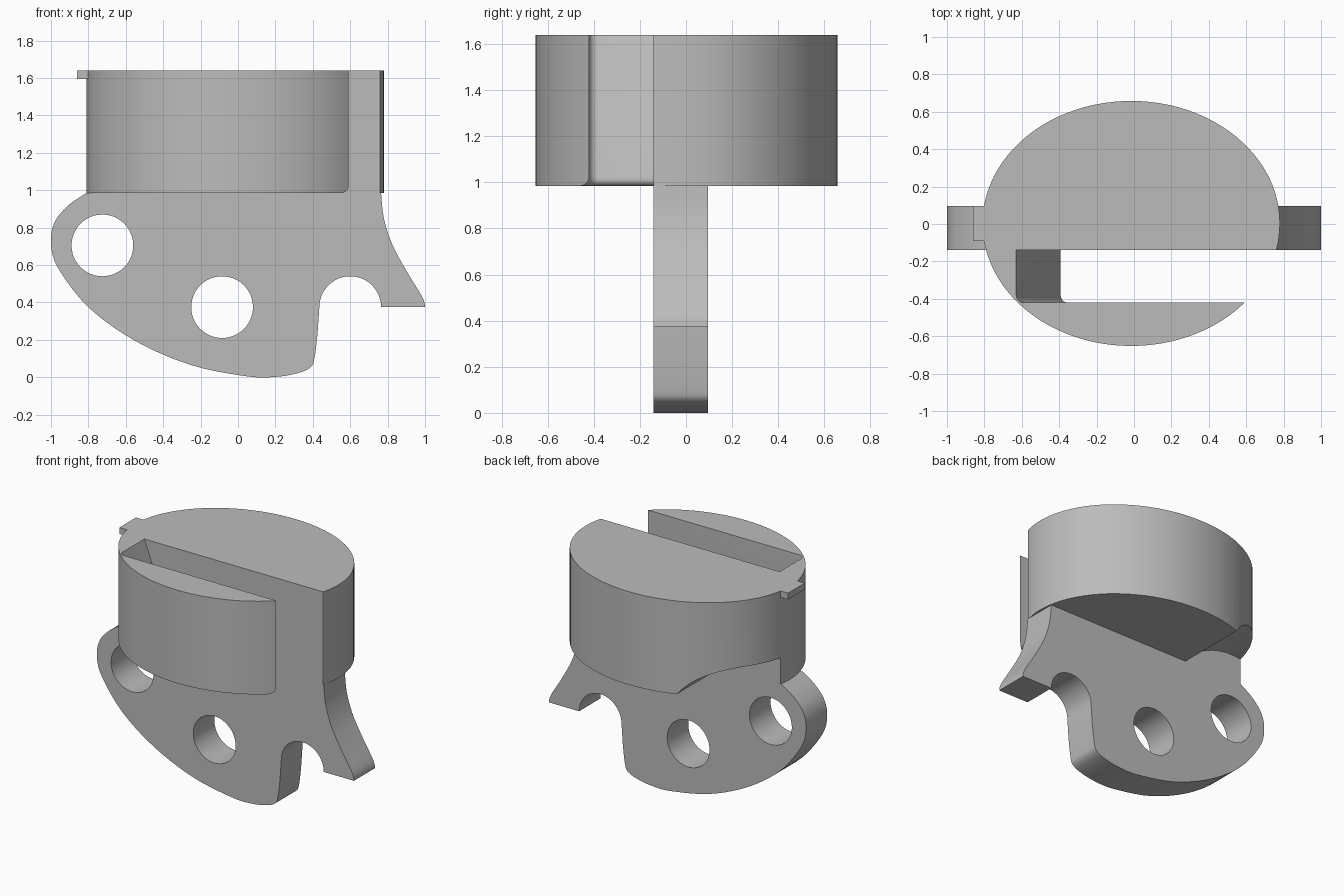
import bpy, bmesh
from math import pi, sin, cos, sqrt

if "Cube" in bpy.data.objects:
    bpy.data.objects.remove(bpy.data.objects["Cube"], do_unlink=True)

grey = bpy.data.materials.new("plain grey")
grey.use_nodes = True
grey.diffuse_color = (0.5, 0.5, 0.5, 1)
grey.node_tree.nodes["Principled BSDF"].inputs["Base Color"].default_value = (0.5, 0.5, 0.5, 1)

FRONT, BACK = -0.14, 0.095     # plate faces in y
BASE, TOP = 0.985, 1.64        # drum heights
HOLES = [(-0.725, 0.705), (-0.085, 0.375)]


def loft(name, rings):
    """Solid skinned through rings that share a point count."""
    bm = bmesh.new()
    loops = [[bm.verts.new(p) for p in ring] for ring in rings]
    n = len(loops[0])
    for a, b in zip(loops, loops[1:]):
        for i in range(n):
            j = (i + 1) % n
            bm.faces.new((a[i], a[j], b[j], b[i]))
    bm.faces.new(loops[0][::-1])
    bm.faces.new(loops[-1])
    bmesh.ops.recalc_face_normals(bm, faces=bm.faces)
    mesh = bpy.data.meshes.new(name)
    bm.to_mesh(mesh)
    bm.free()
    mesh.materials.append(grey)
    obj = bpy.data.objects.new(name, mesh)
    bpy.context.collection.objects.link(obj)
    return obj


def slab(name, outline, y0, y1):
    return loft(name, [[(x, y, z) for x, z in outline] for y in (y0, y1)])


def arc(cx, cy, rx, ry, a0, a1, n):
    return [(cx + rx * cos(a0 + (a1 - a0) * i / n), cy + ry * sin(a0 + (a1 - a0) * i / n))
            for i in range(n + 1)]


def circle(cx, cy, rx, ry, n):
    return arc(cx, cy, rx, ry, 0, 2 * pi, n)[:-1]


def spline(pts, steps=5):
    """Catmull-Rom curve through the points."""
    p = [pts[0]] + pts + [pts[-1]]
    out = []
    for a, b, c, d in zip(p, p[1:], p[2:], p[3:]):
        for s in range(steps):
            t = s / steps
            out.append(tuple(0.5 * (2 * v + (w - u) * t + (2 * u - 5 * v + 4 * w - x) * t * t
                                    + (3 * v - u - 3 * w + x) * t ** 3)
                             for u, v, w, x in zip(a, b, c, d)))
    return out + [pts[-1]]


def cut(target, cutter):
    cutter.hide_render = True
    mod = target.modifiers.new("cut", "BOOLEAN")
    mod.operation, mod.solver, mod.object = "DIFFERENCE", "EXACT", cutter
    bpy.ops.object.select_all(action="DESELECT")
    bpy.context.view_layer.objects.active = target
    target.select_set(True)
    bpy.ops.object.modifier_apply(modifier=mod.name)
    bpy.data.objects.remove(cutter, do_unlink=True)


# Hanging plate with cam edge, hook notch and two holes
cam_edge = spline([(-0.81, BASE), (-0.9, 0.925), (-0.975, 0.84), (-1, 0.73), (-0.965, 0.59),
                   (-0.8, 0.375), (-0.55, 0.195), (-0.25, 0.065), (0.05, 0.005), (0.2, 0.002),
                   (0.32, 0.022), (0.39, 0.055), (0.41, 0.11), (0.425, 0.23)])
notch = arc(0.6, 0.375, 0.165, 0.165, pi, 0, 24)
hook = spline([(1, 0.375), (0.985, 0.43), (0.9, 0.57), (0.825, 0.71), (0.78, 0.85), (0.765, BASE)])
plate = slab("plate", cam_edge + notch + hook, FRONT, BACK)
for x, z in HOLES:
    cut(plate, slab("hole_cutter", circle(x, z, 0.165, 0.165, 48), -1, 1))

# Oval drum
oval = circle(-0.015, 0.003, 0.795, 0.655, 96)
drum = loft("drum", [[(x, y, z) for x, y in oval] for z in (BASE, TOP)])

# Slot with sloped end, rounded corner and flared lower lip
R = 0.04
levels = [(BASE - 0.05, R)]
levels += [(BASE + h, R - sqrt(R * R - (R - h) ** 2)) for h in [R * (1 - cos(i * pi / 12)) for i in range(7)]]
levels += [(TOP + 0.05, 0)]
rings = []
for z, flare in levels:
    end = -0.63 + 0.25 * (TOP - z) / (TOP - BASE) - flare
    wall = -0.42 - flare
    r = R + flare
    corner = arc(end + r, wall + r, r, r, pi, 1.5 * pi, 6)
    rings.append([(x, y, z) for x, y in [(1.2, FRONT), (end, FRONT)] + corner + [(1.2, wall)]])
cut(drum, loft("slot_cutter", rings))

# Round relief behind the upper hole
cut(drum, slab("relief_cutter", circle(*HOLES[0], 0.47, 0.47, 96), BACK, 1))

# Small locating tab on the rim
tab = slab("rim_tab", [(-0.86, 1.595), (-0.78, 1.595), (-0.78, TOP), (-0.86, TOP)], -0.09, BACK)

for obj in (plate, drum, tab):
    bpy.ops.object.select_all(action="DESELECT")
    bpy.context.view_layer.objects.active = obj
    obj.select_set(True)
    bpy.ops.object.shade_smooth_by_angle(angle=pi / 6)
